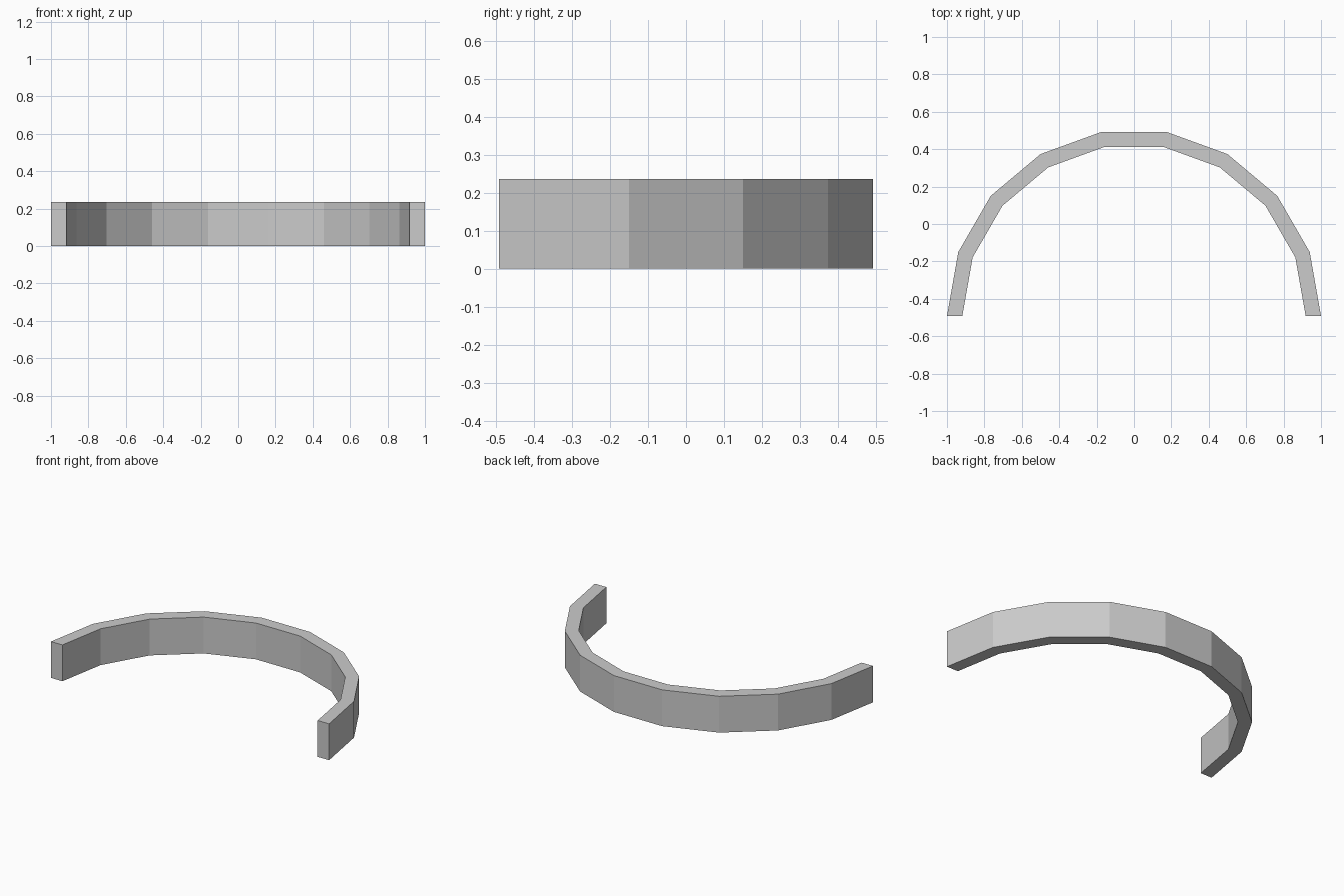
import bpy
import bmesh
from math import cos, sin, pi
from mathutils import Vector

cube = bpy.data.objects.get("Cube")
if cube:
    bpy.data.objects.remove(cube, do_unlink=True)

OUTER, INNER, HEIGHT, SEGMENTS = 1.0, 0.918, 0.236, 9
CENTRE_Y = -cos(pi / SEGMENTS / 2) / 2   # centres the half ring in depth

# Plain grey surface
grey = bpy.data.materials.new("plain_grey")
grey.use_nodes = True
colour = (0.6, 0.6, 0.6, 1)
grey.diffuse_color = colour
grey.node_tree.nodes["Principled BSDF"].inputs["Base Color"].default_value = colour


def arc(bm, radius):
    """Vertices along a half circle opening to the front."""
    angles = [pi * i / SEGMENTS for i in range(SEGMENTS + 1)]
    return [bm.verts.new((radius * cos(a), CENTRE_Y + radius * sin(a), 0)) for a in angles]


# Half ring footprint, extruded upward
bm = bmesh.new()
outer, inner = arc(bm, OUTER), arc(bm, INNER)
footprint = [bm.faces.new((outer[i], outer[i + 1], inner[i + 1], inner[i]))
             for i in range(SEGMENTS)]
result = bmesh.ops.extrude_face_region(bm, geom=footprint, use_keep_orig=True)
raised = [g for g in result["geom"] if isinstance(g, bmesh.types.BMVert)]
bmesh.ops.translate(bm, verts=raised, vec=Vector((0, 0, HEIGHT)))
bmesh.ops.recalc_face_normals(bm, faces=bm.faces)

mesh = bpy.data.meshes.new("curved_wall")
bm.to_mesh(mesh)
bm.free()
mesh.materials.append(grey)
wall = bpy.data.objects.new("curved_wall", mesh)
bpy.context.collection.objects.link(wall)
